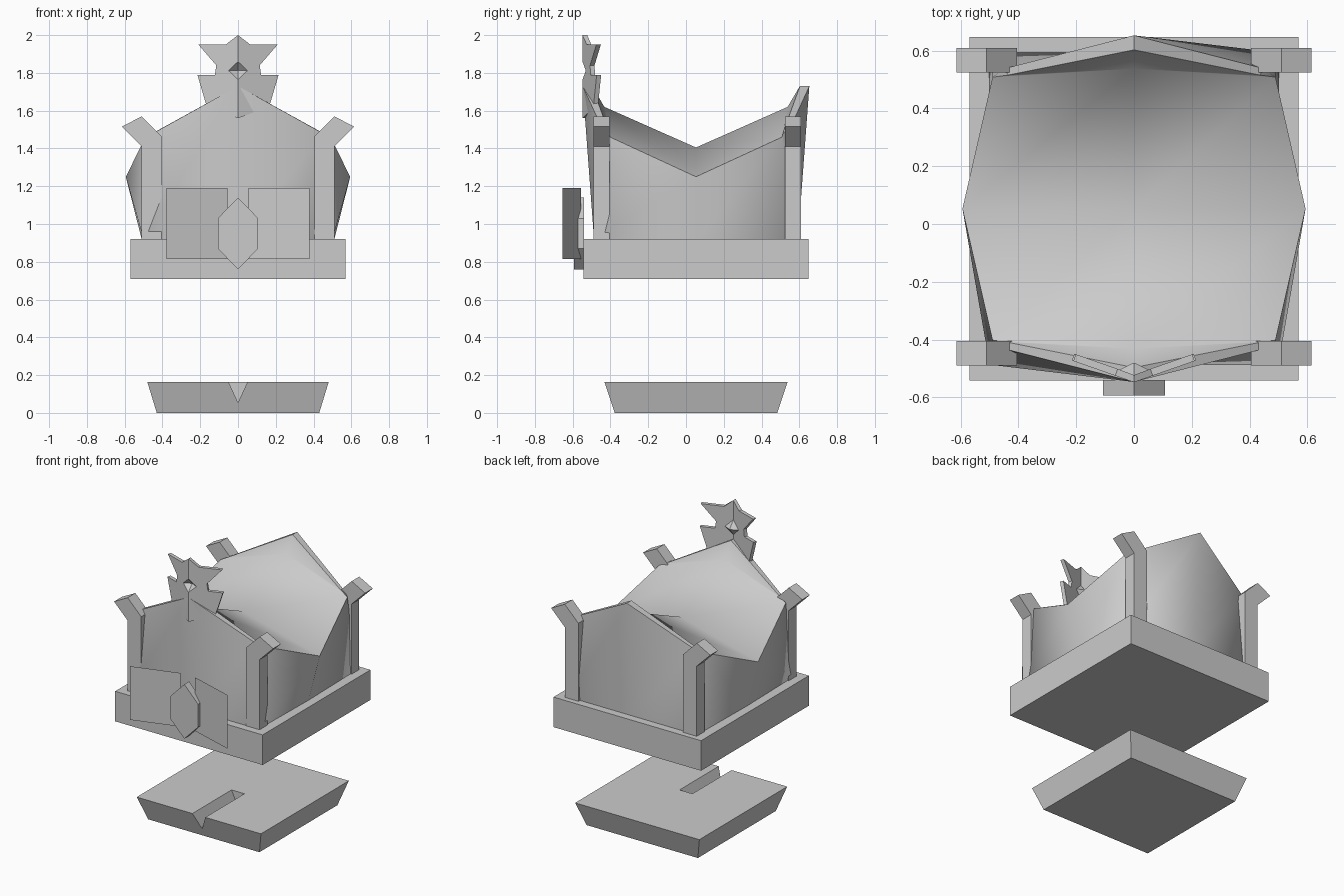
import bpy, bmesh, math

if "Cube" in bpy.data.objects:
    bpy.data.objects.remove(bpy.data.objects["Cube"], do_unlink=True)

GREY = (0.6, 0.6, 0.6, 1)
grey = bpy.data.materials.new("plain_grey")
grey.use_nodes = True
grey.diffuse_color = GREY
grey.node_tree.nodes["Principled BSDF"].inputs["Base Color"].default_value = GREY
MID = 0.053  # centre of the shrine along y


def make(name, verts, faces, smooth=None, fix=True):
    mesh = bpy.data.meshes.new(name)
    mesh.from_pydata(verts, [], faces)
    if fix:
        bm = bmesh.new()
        bm.from_mesh(mesh)
        bmesh.ops.recalc_face_normals(bm, faces=bm.faces)
        bm.to_mesh(mesh)
        bm.free()
    mesh.materials.append(grey)
    ob = bpy.data.objects.new(name, mesh)
    bpy.context.collection.objects.link(ob)
    if smooth:
        bpy.ops.object.select_all(action='DESELECT')
        ob.select_set(True)
        bpy.context.view_layer.objects.active = ob
        bpy.ops.object.shade_smooth_by_angle(angle=math.radians(smooth))
    return ob


def prism(name, profile, y0, y1):
    """Extrude an x-z outline from y0 to y1."""
    n = len(profile)
    verts = [(x, y, z) for y in (y0, y1) for x, z in profile]
    faces = [tuple(range(n)), tuple(range(n, 2 * n))]
    faces += [(i, (i + 1) % n, n + (i + 1) % n, n + i) for i in range(n)]
    return make(name, verts, faces)


def frustum(name, low, high, z0, z1):
    """Block whose bottom and top half sizes may differ."""
    verts = [(sx * h[0], MID + sy * h[1], z) for h, z in ((low, z0), (high, z1))
             for sx, sy in ((-1, -1), (1, -1), (1, 1), (-1, 1))]
    faces = [(0, 1, 2, 3), (4, 5, 6, 7)]
    faces += [(i, (i + 1) % 4, 4 + (i + 1) % 4, 4 + i) for i in range(4)]
    return make(name, verts, faces)


# Lower step with a V groove running in from the front
step = frustum("lower_step", (0.43, 0.43), (0.48, 0.485), 0, 0.163)
cutter = prism("groove_cutter", [(0, 0.055), (0.06, 0.185), (-0.06, 0.185)], -0.6, 0.0)
cutter.hide_render = True
cut = step.modifiers.new("groove", 'BOOLEAN')
cut.operation = 'DIFFERENCE'
cut.solver = 'EXACT'
cut.object = cutter
bpy.context.view_layer.objects.active = step
bpy.ops.object.modifier_apply(modifier=cut.name)
bpy.data.objects.remove(cutter, do_unlink=True)

# Floating platform
frustum("platform", (0.57, 0.595), (0.57, 0.595), 0.71, 0.92)

# Corner posts, bent outward at the top
POST = [(0.405, 0.92), (0.51, 0.92), (0.51, 1.41), (0.615, 1.515), (0.51, 1.57), (0.405, 1.465)]
for side, sx in (("left", 1), ("right", -1)):
    for end, y in (("front", -0.49), ("back", 0.525)):
        prism(f"{end}_{side}_post", [(sx * x, z) for x, z in POST], y, y + 0.085)

# Hollowed body: each row is (edge x, edge y, edge z, middle y, middle z)
half = [(0.5, 0.54, 0.92, 0.54, 0.92),     # wall foot
        (0.45, 0.485, 1.48, 0.6, 1.73),    # outer rim
        (0.435, 0.463, 1.49, 0.55, 1.73),  # inner rim
        (0.49, 0.455, 1.46, 0.485, 1.62)]  # edge of the canopy
rows = [(x, -y, z, -my, mz) for x, y, z, my, mz in half]
rows += [(0.594, 0, 1.25, 0, 1.405)] + half[::-1]
verts, faces = [], []
for x, y, z, my, mz in rows:
    verts += [(-x, MID + y, z), (0, MID + my, mz), (x, MID + y, z)]
for r in range(len(rows) - 1):
    for c in range(2):
        a = 3 * r + c
        faces.append((a, a + 1, a + 4, a + 3))
foot = len(verts)
verts += [(-0.51, MID, 0.92), (0.51, MID, 0.92)]
for c, f in ((0, foot), (2, foot + 1)):
    col = [3 * r + c for r in range(len(rows))]
    faces += [(col[0], col[1], col[2], col[3]), (col[0], col[3], col[4], f),
              (f, col[4], col[5], col[8]), (col[5], col[6], col[7], col[8])]
last = 3 * (len(rows) - 1)
faces.append((0, 1, 2, foot + 1, last + 2, last + 1, last, foot))
make("body", verts, faces, smooth=52)

# Folded star crest with a dent in the middle
STAR = [(0, 2.0), (0.065, 1.95), (0.21, 1.95), (0.115, 1.84), (0.122, 1.79),
        (0.215, 1.79), (0.165, 1.62), (0, 1.56), (0, 1.765), (0.05, 1.812), (0, 1.86)]
verts, faces = [], []
for sx in (1, -1):
    b = len(verts)
    verts += [(sx * x, -0.548 + 0.35 * x, z) for x, z in STAR] + [(0, -0.505, 1.812)]
    new = [range(b, b + 11), (b + 8, b + 11, b + 9), (b + 9, b + 11, b + 10)]
    faces += [tuple(f)[::-sx] for f in new]
star = make("star_crest", verts, faces, fix=False)
bm = bmesh.new()
bm.from_mesh(star.data)
bmesh.ops.remove_doubles(bm, verts=bm.verts, dist=0.0005)
bmesh.ops.recalc_face_normals(bm, faces=bm.faces)
if sum(f.normal.y * f.calc_area() for f in bm.faces) > 0:
    bmesh.ops.reverse_faces(bm, faces=bm.faces)
bm.to_mesh(star.data)
bm.free()
thick = star.modifiers.new("thickness", 'SOLIDIFY')
thick.thickness = 0.025
thick.offset = -1

# Two thin angled panels on the front
for side, sx in (("left", 1), ("right", -1)):
    ends = [(sx * 0.055, -0.555), (sx * 0.378, -0.655)]
    if sx < 0:
        ends.reverse()
    (xa, ya), (xb, yb) = ends
    make(f"{side}_front_panel",
         [(xa, ya, 0.815), (xb, yb, 0.815), (xb, yb, 1.19), (xa, ya, 1.19)],
         [(0, 1, 2, 3)], fix=False)

# Six-sided boss between the panels
prism("front_boss", [(0, 1.14), (0.107, 1.03), (0.107, 0.87), (0, 0.76), (-0.107, 0.87),
                     (-0.107, 1.03)], -0.593, -0.54)
